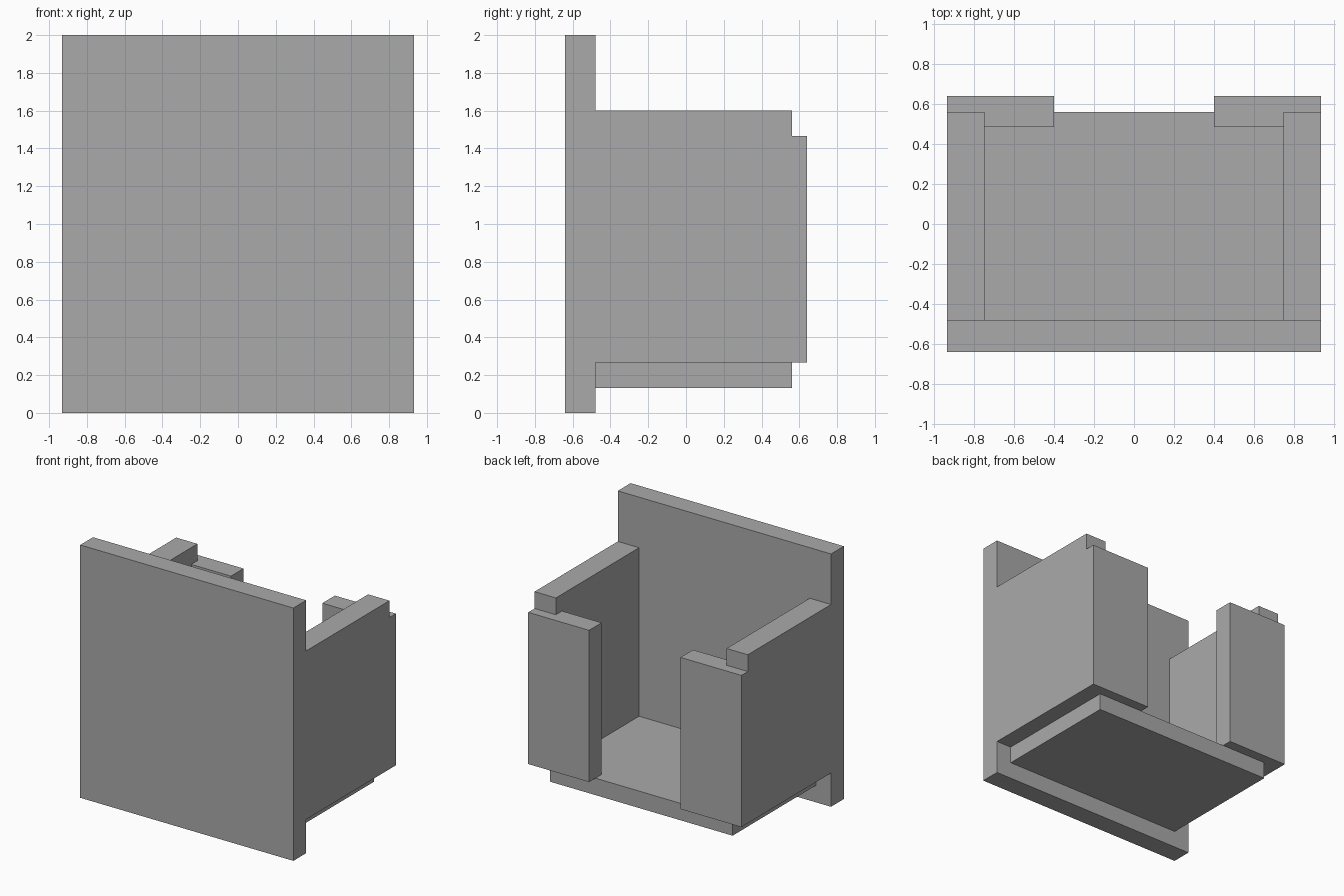
import bpy
from mathutils import Matrix, Vector
import bmesh

if "Cube" in bpy.data.objects:
    bpy.data.objects.remove(bpy.data.objects["Cube"], do_unlink=True)

grey = bpy.data.materials.new("plain grey")
grey.use_nodes = True
colour = (0.4, 0.4, 0.4, 1)
grey.diffuse_color = colour
grey.node_tree.nodes["Principled BSDF"].inputs["Base Color"].default_value = colour


def box(name, low, high):
    """Flat-faced box between two opposite corners."""
    low, high = Vector(low), Vector(high)
    bm = bmesh.new()
    bmesh.ops.create_cube(bm, size=1, matrix=Matrix.Translation((low + high) / 2)
                          @ Matrix.Diagonal(high - low).to_4x4())
    mesh = bpy.data.meshes.new(name)
    bm.to_mesh(mesh)
    bm.free()
    mesh.materials.append(grey)
    obj = bpy.data.objects.new(name, mesh)
    bpy.context.collection.objects.link(obj)
    return obj


def mirrored_box(name, low, high):
    """Box on the left, mirrored to the right."""
    obj = box(name, low, high)
    obj.modifiers.new("Mirror", "MIRROR").use_axis[0] = True
    return obj


half = 0.933       # half width of the front
base = 0.267       # top of the floor, underside of the walls
inner = -0.48      # inner face of the front panel

# Tall front panel
box("front_panel", (-half, -0.64, 0), (half, inner, 2))
# Floor tray, narrower than the walls above it
box("floor", (-0.8, inner, 0.133), (0.8, 0.56, base))
# Side walls
mirrored_box("side_wall", (0.747, inner, base), (half, 0.56, 1.6))
# Back panels on both sides of the opening
mirrored_box("back_panel", (0.4, 0.483, base), (half, 0.64, 1.467))
